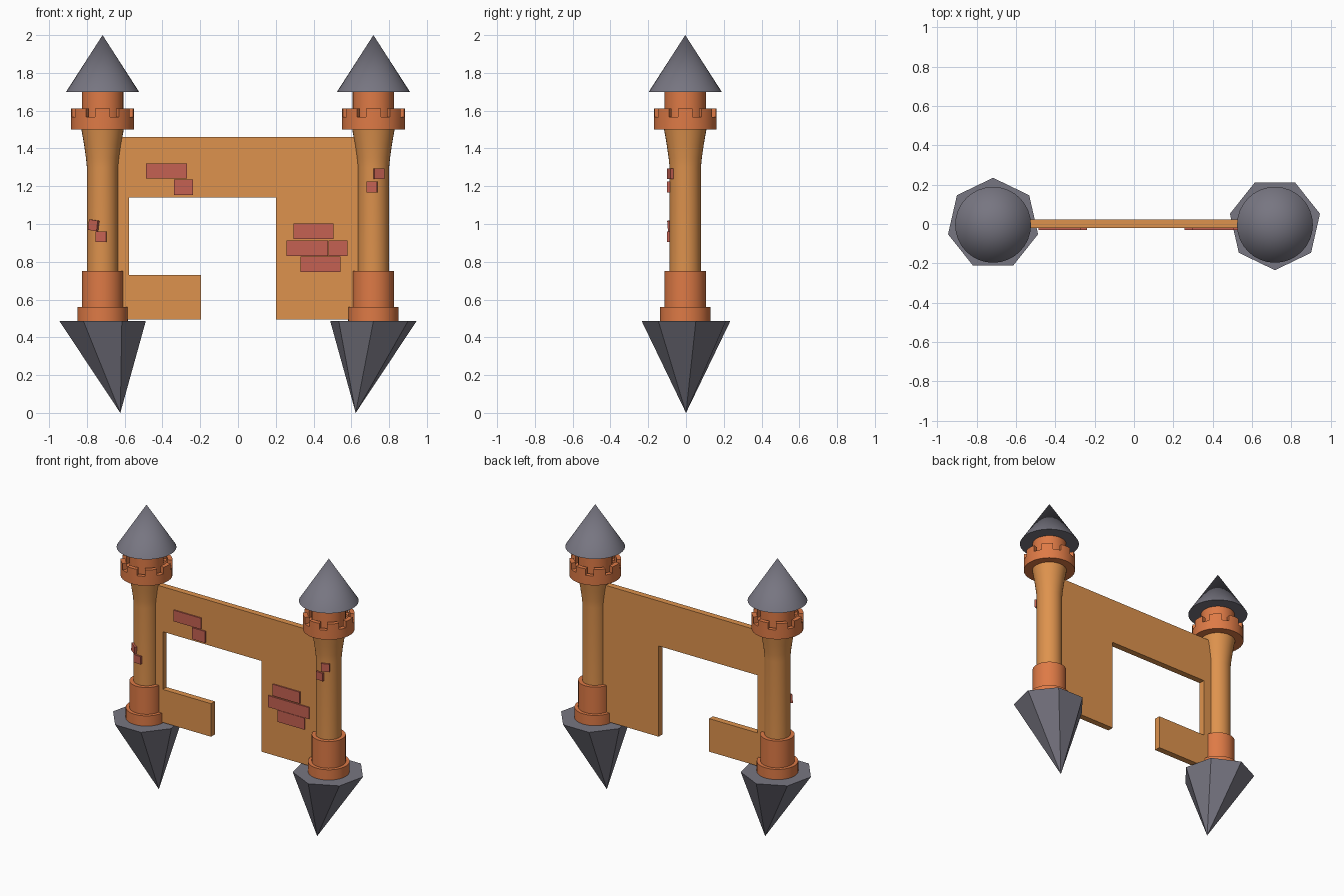
import bpy, bmesh, math
from mathutils import Matrix

if "Cube" in bpy.data.objects:
    bpy.data.objects.remove(bpy.data.objects["Cube"])


def material(name, color):
    m = bpy.data.materials.new(name)
    m.diffuse_color = (*color, 1)
    m.use_nodes = True
    m.node_tree.nodes["Principled BSDF"].inputs["Base Color"].default_value = m.diffuse_color
    return m


SAND = material("sandstone", (0.73, 0.29, 0.075))
CLAY = material("terracotta", (0.73, 0.195, 0.061))
SLATE = material("slate grey", (0.185, 0.18, 0.22))
BRICK = material("brick red", (0.56, 0.12, 0.085))


def finish(name, bm, mat, smooth=False):
    bmesh.ops.recalc_face_normals(bm, faces=bm.faces)
    me = bpy.data.meshes.new(name)
    bm.to_mesh(me)
    bm.free()
    ob = bpy.data.objects.new(name, me)
    bpy.context.collection.objects.link(ob)
    me.materials.append(mat)
    if smooth:
        bpy.ops.object.select_all(action='DESELECT')
        ob.select_set(True)
        bpy.context.view_layer.objects.active = ob
        bpy.ops.object.shade_smooth_by_angle(angle=math.radians(35))
    return ob


def lathe(profile, n, closed=False, offset=0.0):
    """Turn (radius, z) points about z; open profiles get capped, radius 0 becomes a tip."""
    bm = bmesh.new()
    rings = []
    for r, z in profile:
        if r == 0:
            rings.append([bm.verts.new((0, 0, z))] * n)
        else:
            rings.append([bm.verts.new((r * math.cos(offset + math.tau * i / n),
                                        r * math.sin(offset + math.tau * i / n), z))
                          for i in range(n)])
    pairs = list(zip(rings, rings[1:])) + ([(rings[-1], rings[0])] if closed else [])
    for a, b in pairs:
        for i in range(n):
            j = (i + 1) % n
            bm.faces.new(list(dict.fromkeys((a[i], a[j], b[j], b[i]))))
    if not closed:
        for (r, _), ring in ((profile[0], rings[0]), (profile[-1], rings[-1])):
            if r:
                bm.faces.new(ring)
    return bm


def box(name, size, matrix, mat):
    bm = bmesh.new()
    bmesh.ops.create_cube(bm, size=1, matrix=matrix @ Matrix.Diagonal((*size, 1)))
    return finish(name, bm, mat)


def battlement():
    # ring with a tray floor; three of every five top faces rise as merlons
    bm = lathe([(0.10, 1.50), (0.167, 1.50), (0.167, 1.567), (0.137, 1.567),
                (0.137, 1.55), (0.10, 1.55)], 40, True, math.radians(4.5))
    bm.normal_update()
    tops = []
    for f in bm.faces:
        c = f.calc_center_median()
        k = round(math.degrees(math.atan2(c.y, c.x)) / 9)
        if c.z > 1.566 and k % 5 in (0, 1, 4):
            tops.append(f)
    new = bmesh.ops.extrude_face_region(bm, geom=tops)["geom"]
    bmesh.ops.translate(bm, vec=(0, 0, 0.045),
                        verts=[v for v in new if isinstance(v, bmesh.types.BMVert)])
    bmesh.ops.delete(bm, geom=tops, context='FACES')
    return bm


TX = 0.717
for side, x in (("left", -TX), ("right", TX)):
    # tower stack
    parts = [
        ("roof", lathe([(0.193, 1.70), (0, 2.0)], 32), SLATE),
        ("neck", lathe([(0.11, 1.50), (0.11, 1.70)], 32), CLAY),
        ("battlement", battlement(), CLAY),
        ("shaft", lathe([(0.083, 0.74), (0.083, 1.30), (0.088, 1.35),
                         (0.098, 1.42), (0.112, 1.50)], 32), SAND),
        ("base_collar", lathe([(0.11, 0.50), (0.11, 0.75)], 32), CLAY),
        ("base_foot", lathe([(0.134, 0.487), (0.134, 0.56)], 32), CLAY),
    ]
    for name, bm, mat in parts:
        finish(f"{side}_{name}", bm, mat, True).location = (x, -0.004, 0)

    # seven-sided hanging rock with its tip leaning inwards; right one is turned half round
    bm = lathe([(0, 0.0), (0.235, 0.487)], 7, False, math.pi / 2)
    for v in bm.verts:
        if v.co.z < 0.1:
            v.co.x = 0.094
    rock = finish(f"{side}_rock", bm, SLATE)
    rock.location = (x, 0, 0)
    rock.rotation_euler.z = math.pi if side == "right" else 0

# gate wall
outline = [(-0.70, 0.495), (-0.197, 0.495), (-0.197, 0.73), (-0.577, 0.73), (-0.577, 1.14),
           (0.20, 1.14), (0.20, 0.495), (0.70, 0.495), (0.70, 1.46), (-0.70, 1.46)]
bm = bmesh.new()
face = bm.faces.new([bm.verts.new((x, -0.021, z)) for x, z in outline])
new = bmesh.ops.extrude_face_region(bm, geom=[face])["geom"]
bmesh.ops.translate(bm, vec=(0, 0.043, 0),
                    verts=[v for v in new if isinstance(v, bmesh.types.BMVert)])
finish("gate_wall", bm, SAND)

# flat bricks on the wall: x range, z range
for x0, x1, z0, z1 in ((-0.487, -0.271, 1.242, 1.321), (-0.34, -0.239, 1.154, 1.236),
                       (0.294, 0.505, 0.921, 1.003), (0.257, 0.477, 0.831, 0.913),
                       (0.479, 0.579, 0.831, 0.913), (0.331, 0.543, 0.746, 0.829)):
    box("wall_brick", (x1 - x0, 0.012, z1 - z0),
        Matrix.Translation(((x0 + x1) / 2, -0.024, (z0 + z1) / 2)), BRICK)

# small bricks on the shafts, turned to follow the curve: tower x, offset, z, tilt
for tx, dx, z, tilt in ((TX, 0.029, 1.265, 0), (TX, -0.008, 1.196, 0),
                        (-TX, -0.046, 0.993, 8), (-TX, -0.008, 0.932, 0)):
    a = math.asin(dx / 0.083)
    box("shaft_brick", (0.056, 0.026, 0.056),
        Matrix.Translation((tx, -0.004, z)) @ Matrix.Rotation(a, 4, 'Z')
        @ Matrix.Translation((0, -0.081, 0))
        @ Matrix.Rotation(math.radians(tilt), 4, 'Y'), BRICK)
